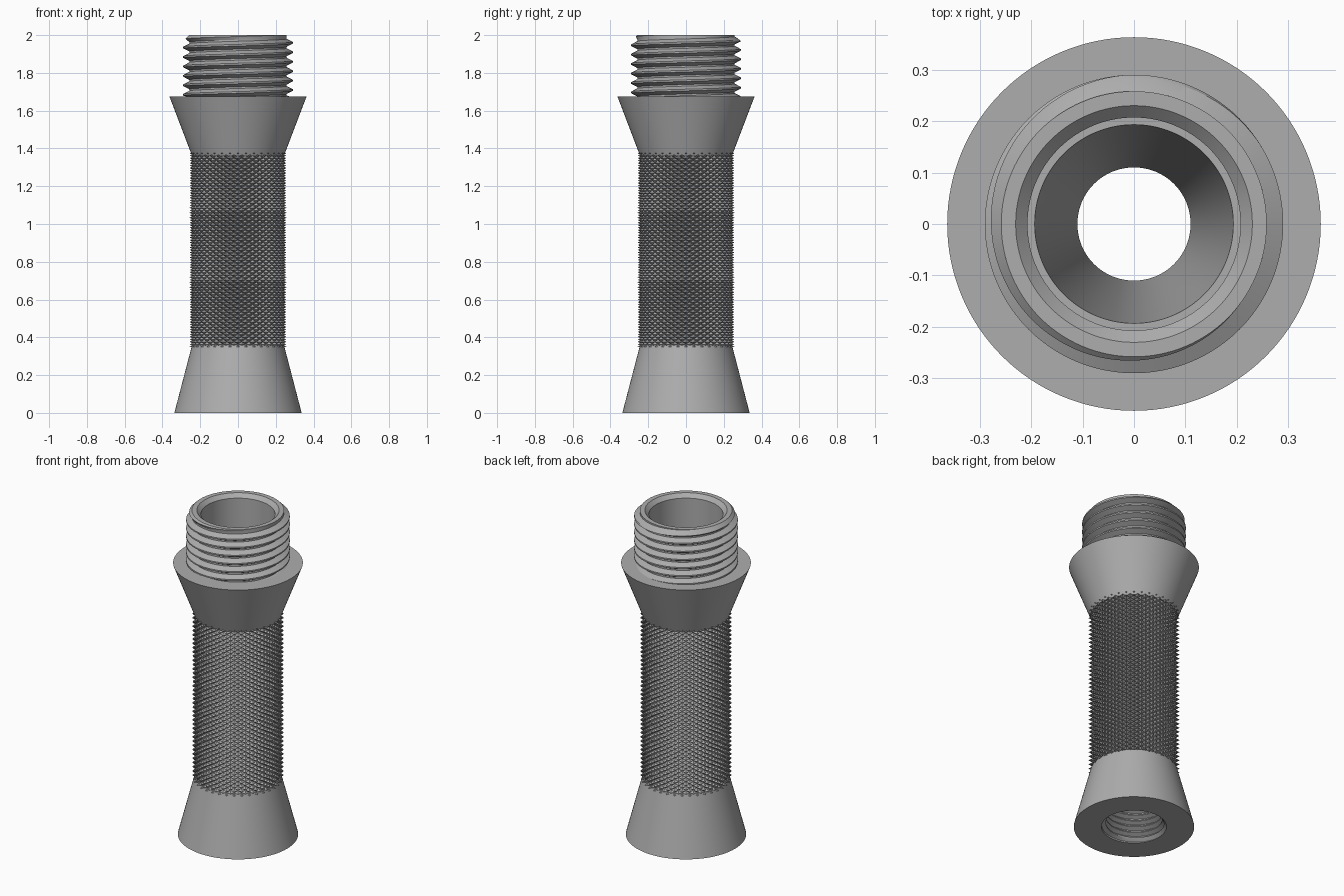
import bpy, bmesh, math
from math import tau, cos, sin

SEGMENTS = 128

old = bpy.data.objects.get("Cube")
if old:
    bpy.data.objects.remove(old, do_unlink=True)

# Single metal colour
metal = bpy.data.materials.new("grey_metal")
metal.use_nodes = True
colour = (0.42, 0.42, 0.42, 1)
metal.diffuse_color = colour
metal.node_tree.nodes["Principled BSDF"].inputs["Base Color"].default_value = colour


def polar(r, angle, z):
    return (r * cos(angle), r * sin(angle), z)


def finish(name, bm, smooth=True):
    bmesh.ops.remove_doubles(bm, verts=bm.verts, dist=1e-5)
    mesh = bpy.data.meshes.new(name)
    bm.to_mesh(mesh)
    bm.free()
    mesh.materials.append(metal)
    obj = bpy.data.objects.new(name, mesh)
    bpy.context.collection.objects.link(obj)
    if smooth:
        bpy.ops.object.select_all(action='DESELECT')
        obj.select_set(True)
        bpy.context.view_layer.objects.active = obj
        bpy.ops.object.shade_smooth_by_angle(angle=math.radians(25))
    return obj


def lathe(name, profile):
    """Revolve (radius, z) points; an upward profile faces outward."""
    bm = bmesh.new()
    rings = [[bm.verts.new(polar(r, tau * i / SEGMENTS, z)) for i in range(SEGMENTS)]
             for r, z in profile]
    for a, b in zip(rings, rings[1:]):
        for i in range(SEGMENTS):
            j = (i + 1) % SEGMENTS
            bm.faces.new((a[i], a[j], b[j], b[i]))
    return finish(name, bm)


def thread(name, root, crest, pitch, start, z0, z1, internal=False):
    """Right-hand helical thread trimmed to z0..z1 with a chamfered open end."""
    steps = 96
    tooth = ((0, root), (0.17, root), (0.5, crest), (0.67, crest), (1, root))
    turns = int((z1 - start) / pitch) + 2
    bm = bmesh.new()
    columns = []
    for k in range(turns * steps + 1):
        column = []
        for offset, r in tooth:
            z = min(max(start + pitch * (k / steps + offset), z0), z1)
            if internal:
                r = max(r, crest - (z - z0))
            else:
                r = min(r, root + (z1 - z))
            column.append(bm.verts.new(polar(r, tau * k / steps, z)))
        columns.append(column)
    for a, b in zip(columns, columns[1:]):
        for i in range(len(tooth) - 1):
            face = bm.faces.new((a[i], b[i], b[i + 1], a[i + 1]))
            if internal:
                face.normal_flip()
    return finish(name, bm)


def knurl(name, root, peak, z0, z1, columns, rows):
    """Diamond pyramids: alternate grid points are raised."""
    bm = bmesh.new()
    grid = [[bm.verts.new(polar(root if (i + j) % 2 else peak, tau * i / columns,
                                z0 + (z1 - z0) * j / rows))
             for i in range(columns)] for j in range(rows + 1)]
    for j in range(rows):
        for i in range(columns):
            n = (i + 1) % columns
            a, b, c, d = grid[j][i], grid[j][n], grid[j + 1][n], grid[j + 1][i]
            # Split each cell along its groove
            if (i + j) % 2:
                bm.faces.new((a, b, c))
                bm.faces.new((a, c, d))
            else:
                bm.faces.new((a, b, d))
                bm.faces.new((b, c, d))
    return finish(name, bm, smooth=False)


# Flared foot and flared collar
lathe("flared_base", [(0.182, 0), (0.337, 0), (0.243, 0.36), (0.225, 0.36)])
lathe("flared_collar", [(0.225, 1.36), (0.243, 1.36), (0.363, 1.675), (0.25, 1.675)])

# Knurled grip between them
knurl("knurled_grip", 0.232, 0.256, 0.35, 1.375, 72, 78)

# Threads at both ends
thread("outer_thread", 0.258, 0.29, 0.05, 1.58, 1.67, 2.0)
thread("inner_thread", 0.158, 0.182, 0.037, -0.08, 0, 0.405, internal=True)

# Rim, stepped tapering bore and the end of the lower socket
lathe("rim_and_bore", [(0.258, 2), (0.23, 2), (0.207, 1.977), (0.207, 1.68),
                       (0.193, 1.68), (0.11, 0.45), (0.11, 0.4), (0.182, 0.4)])
